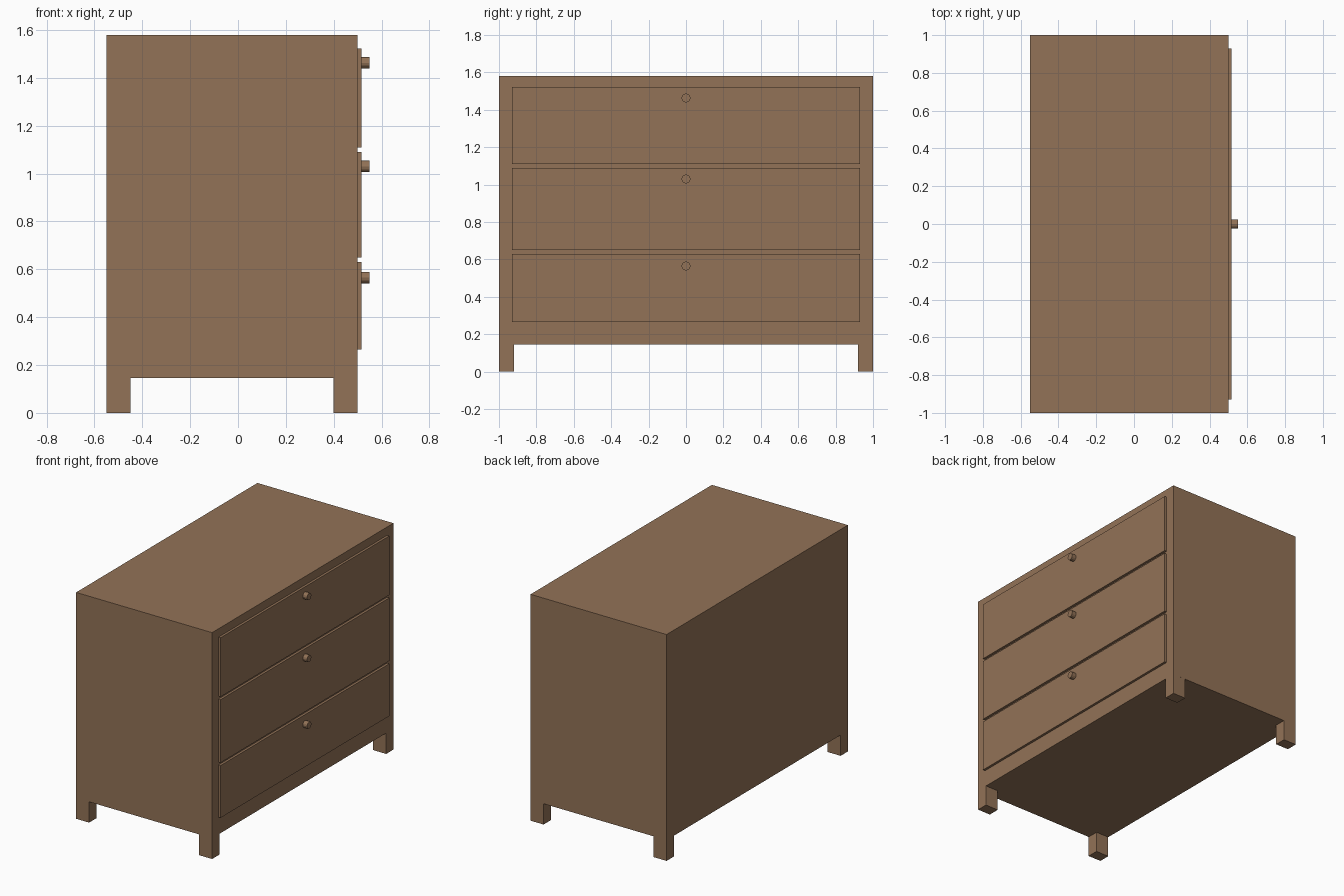
import bpy
import math

if "Cube" in bpy.data.objects:
    bpy.data.objects.remove(bpy.data.objects["Cube"])

wood = bpy.data.materials.new("brown_wood")
wood.diffuse_color = (0.29, 0.17, 0.095, 1.0)
wood.use_nodes = True
wood.node_tree.nodes["Principled BSDF"].inputs["Base Color"].default_value = wood.diffuse_color

BACK, FRONT = -0.55, 0.50      # depth runs along x, drawers face +x
FACE, KNOB_END = 0.517, 0.55
HALF_W, BASE, TOP = 1.0, 0.145, 1.58


def finish(name):
    ob = bpy.context.object
    ob.name = ob.data.name = name
    bpy.ops.object.transform_apply(location=False, rotation=True, scale=True)
    ob.data.materials.append(wood)
    return ob


def box(name, x, y, z):
    lo_hi = (x, y, z)
    bpy.ops.mesh.primitive_cube_add(size=1, location=[(a + b) / 2 for a, b in lo_hi])
    bpy.context.object.scale = [b - a for a, b in lo_hi]
    return finish(name)


def knob(name, z):
    bpy.ops.mesh.primitive_cylinder_add(
        vertices=12, radius=0.024, depth=KNOB_END - FACE,
        location=((FACE + KNOB_END) / 2, 0, z), rotation=(0, math.pi / 2, 0))
    return finish(name)


# Solid case
box("case", (BACK, FRONT), (-HALF_W, HALF_W), (BASE, TOP))

# Four corner legs, flush with the case sides
for depth, x in (("back", (BACK, BACK + 0.1)), ("front", (FRONT - 0.1, FRONT))):
    for side, y in (("left", (-HALF_W, -HALF_W + 0.08)), ("right", (HALF_W - 0.08, HALF_W))):
        box(f"{depth}_{side}_leg", x, y, (0, BASE))

# Raised drawer fronts, each with one small knob near its top
drawers = (("bottom", 0.265, 0.63, 0.565), ("middle", 0.65, 1.09, 1.03), ("top", 1.11, 1.522, 1.463))
for level, z0, z1, knob_z in drawers:
    box(f"{level}_drawer_front", (FRONT, FACE), (-0.93, 0.93), (z0, z1))
    knob(f"{level}_drawer_knob", knob_z)
